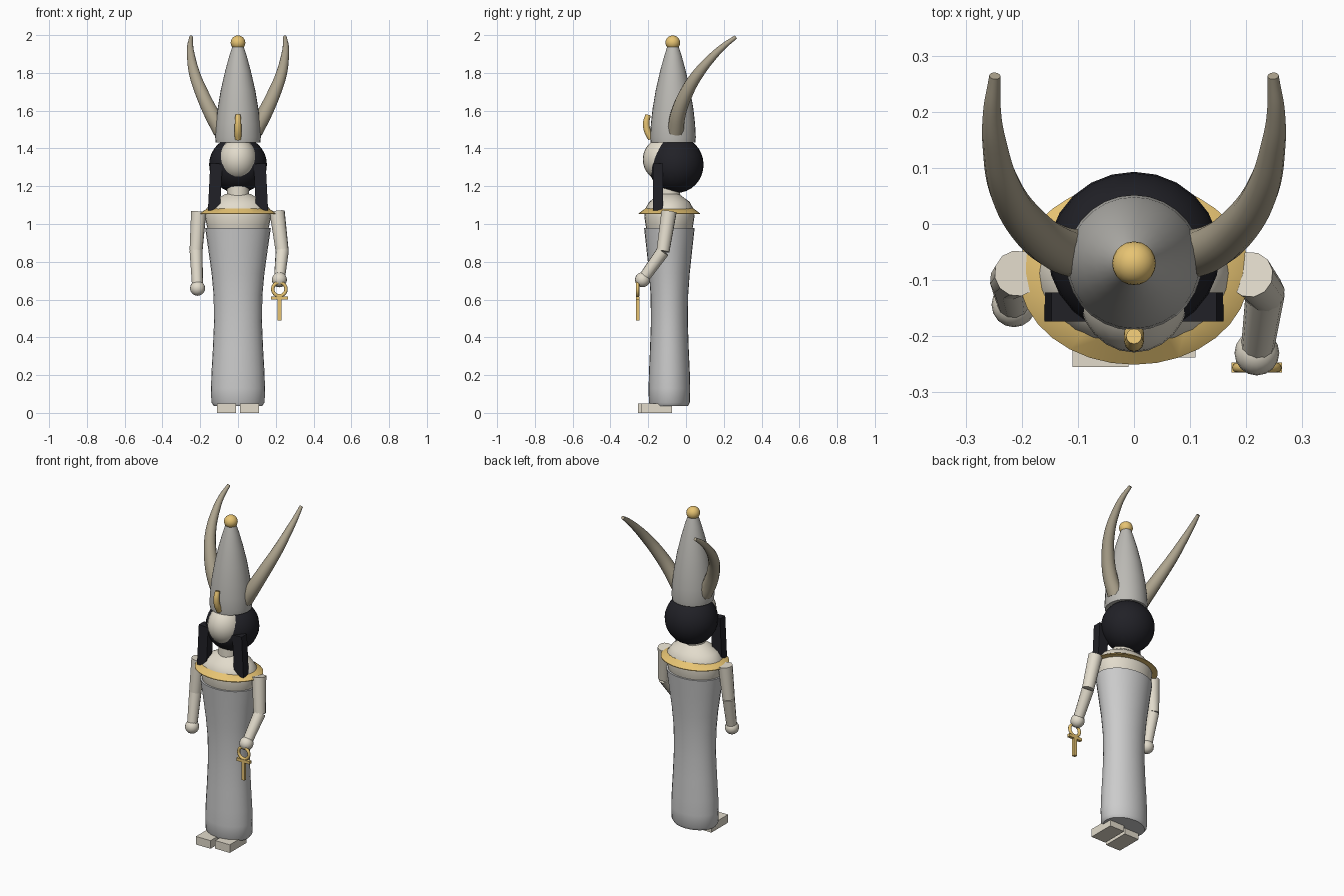
import bpy, bmesh, math
from mathutils import Vector, Matrix

if "Cube" in bpy.data.objects:
    bpy.data.objects.remove(bpy.data.objects["Cube"])


def colour(name, rgb):
    m = bpy.data.materials.new(name)
    m.diffuse_color = (*rgb, 1)
    m.use_nodes = True
    m.node_tree.nodes["Principled BSDF"].inputs["Base Color"].default_value = m.diffuse_color
    return m


SKIN = colour("skin", (0.76, 0.71, 0.60))
GOLD = colour("gold", (0.80, 0.55, 0.17))
BLACK = colour("black_hair", (0.015, 0.015, 0.02))
HORN = colour("horn", (0.42, 0.37, 0.27))
CROWN = colour("crown_cloth", (0.50, 0.49, 0.46))


def finish(name, mesh, mat=None, angle=35):
    mesh.name = name
    mesh.shade_smooth()
    mesh.set_sharp_from_angle(angle=math.radians(angle))
    mesh.materials.clear()
    if mat:
        mesh.materials.append(mat)
    ob = bpy.data.objects.new(name, mesh)
    bpy.context.collection.objects.link(ob)
    return ob


def from_bm(name, bm, mat, angle=35):
    bmesh.ops.recalc_face_normals(bm, faces=bm.faces[:])
    me = bpy.data.meshes.new(name)
    bm.to_mesh(me)
    bm.free()
    return finish(name, me, mat, angle)


def lathe(name, profile, cy, mat=None, sy=1.0, n=28, closed=False):
    """Revolve (radius, z) points about a vertical axis at y = cy, squashed by sy."""
    bm = bmesh.new()
    rings = [[bm.verts.new((r * math.sin(2 * math.pi * i / n),
                            cy - sy * r * math.cos(2 * math.pi * i / n), z))
              for i in range(n)] for r, z in profile]
    pairs = list(zip(rings, rings[1:]))
    if closed:
        pairs.append((rings[-1], rings[0]))
    for a, b in pairs:
        for i in range(n):
            j = (i + 1) % n
            bm.faces.new((a[i], a[j], b[j], b[i]))
    if not closed:
        bm.faces.new(rings[0])
        bm.faces.new(rings[-1])
    return from_bm(name, bm, mat)


def ball(name, loc, radii, mat, u=24, v=16):
    bm = bmesh.new()
    bmesh.ops.create_uvsphere(bm, u_segments=u, v_segments=v, radius=1,
                              matrix=Matrix.LocRotScale(Vector(loc), None, Vector(radii)))
    return from_bm(name, bm, mat)


def box(name, loc, size, mat, tilt=0.0):
    bm = bmesh.new()
    rot = Matrix.Rotation(tilt, 3, 'Y').to_quaternion()
    bmesh.ops.create_cube(bm, size=1, matrix=Matrix.LocRotScale(Vector(loc), rot, Vector(size)))
    return from_bm(name, bm, mat)


def limb(name, a, b, r1, r2, mat, n=12):
    """Tapered cylinder from a to b."""
    a, b = Vector(a), Vector(b)
    d = b - a
    bm = bmesh.new()
    bmesh.ops.create_cone(bm, cap_ends=True, segments=n, radius1=r1, radius2=r2, depth=d.length,
                          matrix=Matrix.Translation((a + b) / 2) @ d.to_track_quat('Z', 'Y').to_matrix().to_4x4())
    return from_bm(name, bm, mat)


def tube(name, points, mat, cyclic=False):
    """Round tube through (x, y, z, radius) points."""
    cu = bpy.data.curves.new(name, 'CURVE')
    cu.dimensions = '3D'
    cu.bevel_depth = 1
    cu.bevel_resolution = 4
    cu.use_fill_caps = True
    cu.resolution_u = 5
    sp = cu.splines.new('BEZIER')
    sp.bezier_points.add(len(points) - 1)
    sp.use_cyclic_u = cyclic
    for bp, (x, y, z, r) in zip(sp.bezier_points, points):
        bp.co = (x, y, z)
        bp.radius = r
        bp.handle_left_type = bp.handle_right_type = 'AUTO'
    tmp = bpy.data.objects.new(name + "_path", cu)
    bpy.context.collection.objects.link(tmp)
    dg = bpy.context.evaluated_depsgraph_get()
    me = bpy.data.meshes.new_from_object(tmp.evaluated_get(dg))
    bpy.data.objects.remove(tmp)
    return finish(name, me, mat)


# Body: dress, torso, collar, neck
lathe("dress", [(0.128, 0.037), (0.141, 0.055), (0.143, 0.13), (0.14, 0.22), (0.133, 0.34), (0.127, 0.48),
                (0.129, 0.62), (0.14, 0.74), (0.158, 0.87), (0.174, 0.98)], -0.088, None, 0.77)
lathe("torso", [(0.155, 0.95), (0.165, 0.99), (0.175, 1.04), (0.168, 1.08), (0.14, 1.118),
                (0.10, 1.14), (0.065, 1.16)], -0.088, SKIN, 0.76)
lathe("collar", [(0.15, 1.052), (0.206, 1.052), (0.206, 1.056), (0.16, 1.083), (0.15, 1.083)],
      -0.088, GOLD, 0.79, 32, True)
lathe("neck", [(0.06, 1.13), (0.058, 1.25)], -0.09, SKIN, n=20)

# Head and hair
ball("face", (0, -0.119, 1.342), (0.1, 0.11, 0.114), SKIN)
ball("hair", (0, -0.053, 1.314), (0.153, 0.146, 0.15), BLACK)

# Tall crown with finial and front ornament
lathe("crown", [(0.118, 1.432), (0.121, 1.46), (0.117, 1.53), (0.108, 1.61), (0.091, 1.71),
                (0.068, 1.81), (0.046, 1.89), (0.03, 1.94)], -0.069, CROWN)
ball("crown_finial", (0, -0.07, 1.96), (0.039, 0.039, 0.038), GOLD, 20, 12)
tube("crown_ornament", [(0, -0.184, 1.45, 0.017), (0, -0.205, 1.495, 0.018),
                        (0, -0.21, 1.54, 0.017), (0, -0.2, 1.578, 0.014)], GOLD)

# Mirrored pairs: horns, hair locks, feet
horn = [(0.088, -0.056, 1.49, 0.044), (0.138, -0.042, 1.58, 0.041), (0.19, 0.0, 1.69, 0.036),
        (0.228, 0.06, 1.79, 0.030), (0.248, 0.14, 1.885, 0.022), (0.253, 0.2, 1.942, 0.016),
        (0.248, 0.264, 1.99, 0.010)]
for side, s in (("right", 1), ("left", -1)):
    tube(side + "_horn", [(s * x, y, z, r) for x, y, z, r in horn], HORN)
    box(side + "_hair_lock", (s * 0.121, -0.148, 1.195), (0.064, 0.052, 0.25), BLACK, -s * 0.05)
    box(side + "_foot", (s * 0.06, -0.156 if s > 0 else -0.173, 0.025), (0.1, 0.163, 0.05), SKIN)

# Arms: one bent forward, one hanging
arms = {"right": ((0.207, -0.09, 1.065), (0.234, -0.122, 0.855), (0.219, -0.23, 0.705)),
        "left": ((-0.208, -0.088, 1.065), (-0.222, -0.1, 0.86), (-0.214, -0.144, 0.66))}
for side, (shoulder, elbow, hand) in arms.items():
    limb(side + "_upper_arm", shoulder, elbow, 0.041, 0.035, SKIN)
    limb(side + "_forearm", elbow, hand, 0.035, 0.029, SKIN)
    ball(side + "_hand", hand, (0.04, 0.04, 0.04), SKIN, 16, 10)

# Looped cross held in the right hand
AX, AY = 0.219, -0.256
tube("cross_loop", [(AX + 0.035 * math.cos(k * math.pi / 4), AY, 0.655 + 0.035 * math.sin(k * math.pi / 4), 0.009)
                    for k in range(8)], GOLD, True)
box("cross_bar", (AX, AY, 0.608), (0.09, 0.018, 0.018), GOLD)
box("cross_stem", (AX, AY, 0.553), (0.02, 0.018, 0.126), GOLD)
